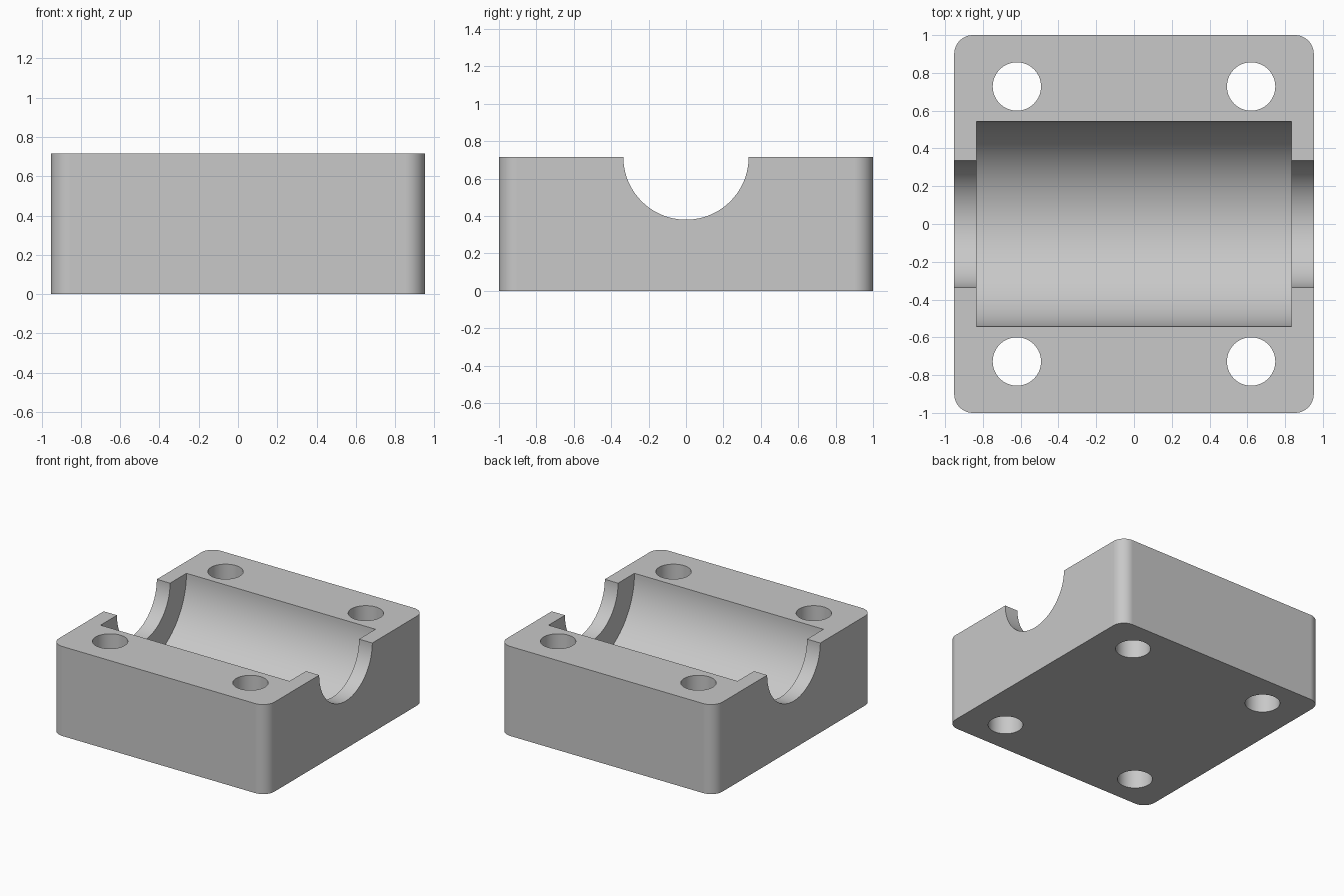
import bpy, bmesh
from math import radians, pi
from mathutils import Matrix

HEIGHT = 0.715
HALF_X, HALF_Y = 0.952, 1.0

if "Cube" in bpy.data.objects:
    bpy.data.objects.remove(bpy.data.objects["Cube"], do_unlink=True)

grey = bpy.data.materials.new("grey_metal")
grey.use_nodes = True
colour = (0.58, 0.58, 0.58, 1)
grey.diffuse_color = colour
grey.node_tree.nodes["Principled BSDF"].inputs["Base Color"].default_value = colour


def add_object(name, bm):
    mesh = bpy.data.meshes.new(name)
    bm.to_mesh(mesh)
    bm.free()
    obj = bpy.data.objects.new(name, mesh)
    mesh.materials.append(grey)
    bpy.context.collection.objects.link(obj)
    return obj


def cylinder(name, radius, length, centre, along_x=False, segments=96):
    bm = bmesh.new()
    turn = Matrix.Rotation(pi / 2, 4, 'Y') if along_x else Matrix()
    bmesh.ops.create_cone(bm, cap_ends=True, segments=segments, radius1=radius,
                          radius2=radius, depth=length,
                          matrix=Matrix.Translation(centre) @ turn)
    return add_object(name, bm)


# Block with rounded vertical corners
bm = bmesh.new()
bmesh.ops.create_cube(bm, size=1, matrix=Matrix.Translation((0, 0, HEIGHT / 2))
                      @ Matrix.Diagonal((2 * HALF_X, 2 * HALF_Y, HEIGHT, 1)))
uprights = [e for e in bm.edges if abs(e.verts[0].co.z - e.verts[1].co.z) > 0.1]
bmesh.ops.bevel(bm, geom=uprights, offset=0.1, segments=12, profile=0.5, affect='EDGES')
block = add_object("bearing_block", bm)

# Wide chamber, narrow shaft channel and four bolt holes
cutters = [
    cylinder("chamber_cutter", 0.542, 1.67, (0, 0, HEIGHT), True, 128),
    cylinder("shaft_cutter", 0.335, 3, (0, 0, HEIGHT), True, 128),
]
for x in (-0.62, 0.62):
    for y in (-0.728, 0.728):
        cutters.append(cylinder("bolt_hole_cutter", 0.128, 2, (x, y, HEIGHT / 2), segments=64))

bpy.ops.object.select_all(action='DESELECT')
bpy.context.view_layer.objects.active = block
block.select_set(True)
for cutter in cutters:
    cut = block.modifiers.new("cut", 'BOOLEAN')
    cut.operation = 'DIFFERENCE'
    cut.solver = 'EXACT'
    cut.object = cutter
    bpy.ops.object.modifier_apply(modifier=cut.name)
    bpy.data.objects.remove(cutter, do_unlink=True)

# Smooth bores and corners, flat faces kept even
bpy.ops.object.shade_smooth_by_angle(angle=radians(30))
weighted = block.modifiers.new("even_shading", 'WEIGHTED_NORMAL')
weighted.keep_sharp = True
